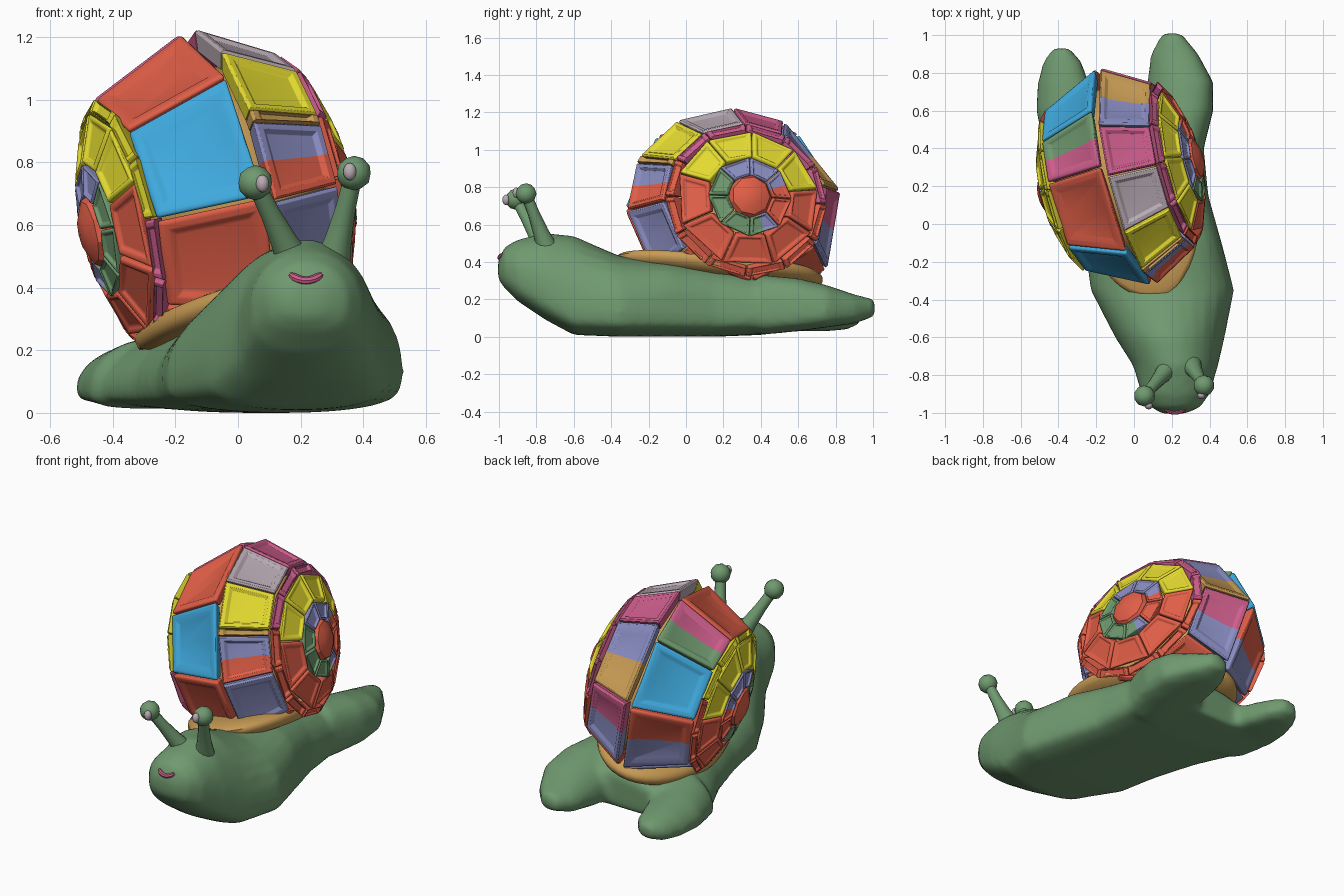
import bpy, bmesh, math
from mathutils import Vector, Matrix

if "Cube" in bpy.data.objects:
    bpy.data.objects.remove(bpy.data.objects["Cube"])

COLORS = {
    "G": ("leaf_green", (0.16, 0.32, 0.16)), "R": ("brick_red", (0.76, 0.115, 0.065)),
    "B": ("sky_blue", (0.05, 0.40, 0.73)), "Y": ("yellow", (0.78, 0.71, 0.03)),
    "V": ("violet", (0.26, 0.275, 0.55)), "P": ("pink", (0.61, 0.11, 0.26)),
    "N": ("tan", (0.58, 0.33, 0.09)), "W": ("pale_grey", (0.49, 0.41, 0.46)),
}
MATS, KEYS = [], list(COLORS)
for name, rgb in COLORS.values():
    m = bpy.data.materials.new(name)
    m.diffuse_color = (*rgb, 1)
    m.use_nodes = True
    m.node_tree.nodes["Principled BSDF"].inputs["Base Color"].default_value = m.diffuse_color
    MATS.append(m)


def finish(name, bm, key=None, matrix=None, angle=35):
    """Turn a bmesh into a smooth-by-angle object; one colour if key is given."""
    bmesh.ops.recalc_face_normals(bm, faces=bm.faces)
    me = bpy.data.meshes.new(name)
    bm.to_mesh(me)
    bm.free()
    for m in ([MATS[KEYS.index(key)]] if key else MATS):
        me.materials.append(m)
    ob = bpy.data.objects.new(name, me)
    bpy.context.collection.objects.link(ob)
    if matrix:
        ob.matrix_world = matrix
    bpy.ops.object.select_all(action='DESELECT')
    ob.select_set(True)
    bpy.context.view_layer.objects.active = ob
    bpy.ops.object.shade_smooth_by_angle(angle=math.radians(angle))
    return ob


def loft(bm, rings):
    """Skin a row of equal point rings and cap both ends."""
    vs = [[bm.verts.new(p) for p in r] for r in rings]
    n = len(vs[0])
    for a, b in zip(vs, vs[1:]):
        for i in range(n):
            bm.faces.new((a[i], a[(i + 1) % n], b[(i + 1) % n], b[i]))
    bm.faces.new(vs[0])
    bm.faces.new(vs[-1])


def tube(bm, path, radii, sides=12):
    rings = []
    for i, p in enumerate(path):
        t = (path[min(i + 1, len(path) - 1)] - path[max(i - 1, 0)]).normalized()
        ref = Vector((0, 1, 0)) if abs(t.z) > 0.7 else Vector((0, 0, 1))
        s = t.cross(ref).normalized()
        u = s.cross(t)
        rings.append([p + radii[i] * (s * math.cos(k) + u * math.sin(k))
                      for k in (2 * math.pi * j / sides for j in range(sides))])
    loft(bm, rings)


def body_ring(y, cx, w, top, mid, low):
    """Domed upper half, flattened lower half, leaning down to the left under the shell."""
    pts = []
    under = min(max((y + 0.45) / 0.3, 0), 1)
    for j in range(28):
        a = 2 * math.pi * j / 28
        c, s = math.cos(a), math.sin(a)
        x = w * c
        z = mid + (top - mid) * s if s > 0 else mid - (mid - low) * abs(s) ** 0.5
        if s > 0 and c > 0:
            z = mid + (top - mid) * s ** (1 - 0.3 * under)
        pts.append((cx + x, y, z + 0.17 * x * under * max(z, 0) / 0.35))
    return pts


# Body: head and foot, plus two tail lobes, fused into one soft skin
trunk = [(-1.005, .21, .06, .41, .36, .31), (-.97, .22, .13, .48, .37, .26),
         (-.9, .22, .18, .52, .35, .19), (-.75, .22, .225, .555, .25, .09),
         (-.6, .19, .29, .54, .15, .01), (-.35, .15, .38, .43, .12, 0),
         (-.1, .1, .365, .39, .11, 0), (.15, .03, .365, .36, .1, 0),
         (.4, -.04, .41, .32, .09, .01), (.57, -.05, .45, .28, .09, .03),
         (.65, -.04, .4, .23, .1, .04)]
tail_right = [(.4, .2, .17, .33, .12, .01), (.6, .24, .18, .31, .12, .03),
              (.75, .245, .175, .275, .12, .05), (.9, .215, .125, .225, .14, .07),
              (1.01, .2, .05, .2, .15, .11)]
tail_left = [(.4, -.3, .17, .24, .08, .01), (.6, -.36, .16, .21, .08, .03),
             (.75, -.375, .135, .19, .08, .03), (.86, -.38, .1, .17, .09, .04),
             (.93, -.385, .045, .15, .1, .07)]
bm = bmesh.new()
for rows in (trunk, tail_right, tail_left):
    loft(bm, [body_ring(*r) for r in rows])
body = finish("body", bm, "G", angle=60)
rm = body.modifiers.new("fuse", 'REMESH')
rm.mode, rm.voxel_size, rm.use_smooth_shade = 'VOXEL', 0.022, True
sm = body.modifiers.new("soften", 'SMOOTH')
sm.factor, sm.iterations = 0.5, 4
bpy.context.view_layer.update()
skin = body.evaluated_get(bpy.context.evaluated_depsgraph_get())

# Mouth: smile laid on the face
path = []
for i in range(9):
    t = i / 4 - 1
    hit, loc, _, _ = skin.ray_cast(Vector((.217 + .05 * t, -2, .422 + .02 * t * t)), Vector((0, 1, 0)))
    path.append(loc if hit else Vector((.217 + .05 * t, -.98, .422)))
bm = bmesh.new()
tube(bm, path, [.008] + [.013] * 7 + [.008], sides=8)
finish("mouth", bm, "P")

# Eye stalks with knobs and eyes
for side, base, tip, eye in (("left", (.175, -.77, .49), (.055, -.91, .735), (.078, -.962, .732)),
                             ("right", (.305, -.75, .49), (.37, -.855, .765), (.357, -.907, .77))):
    a, b = Vector(base), Vector(tip)
    bm = bmesh.new()
    tube(bm, [a.lerp(b, k) for k in (0, .25, .6, 1)], [.055, .042, .032, .028])
    bmesh.ops.create_icosphere(bm, subdivisions=2, radius=.056, matrix=Matrix.Translation(b))
    finish("eye_stalk_" + side, bm, "G", angle=60)
    bm = bmesh.new()
    bmesh.ops.create_uvsphere(bm, u_segments=12, v_segments=8, radius=1,
                              matrix=Matrix.Translation(eye) @ Matrix.Diagonal((.021, .02, .028, 1)))
    finish("eye_" + side, bm, "W", angle=60)

# Collar: tan saddle between shell and body
rings = []
for k, dz in ((.8, -.06), (.97, -.04), (1.0, -.015), (1.0, .01), (.95, .03), (.75, .045)):
    ring = []
    for i in range(40):
        a = 2 * math.pi * i / 40
        dy = .56 * k * math.sin(a)
        x = .33 * k * math.cos(a) - .13 * dy
        ring.append((x + .01, .17 + dy, .325 + .25 * x + .11 * max(0, -dy) + dz))
    rings.append(ring)
bm = bmesh.new()
loft(bm, rings)
finish("shell_collar", bm, "N", angle=60)

# Shell frame: local x runs through both spirals, leaning and turned
axis = Vector((.95, .23, .21)).normalized()
back = (Vector((0, 1, 0)) - axis * axis.y).normalized()
M = Matrix((axis, back, axis.cross(back))).transposed().to_4x4()
M.translation = (-.07, .25, .665)
HALF, LONG, TALL = .425, .598, .562


def on_shell(theta, phi):
    t, p = math.radians(theta), math.radians(phi)
    u = math.copysign(HALF * abs(math.sin(p)) ** 0.82, p)
    return Vector((u, -LONG * math.cos(p) * math.cos(t), TALL * math.cos(p) * math.sin(t)))


def panel_row(name, panels, p0, p1):
    """Framed panels with dished centres; panels = (start angle, colours of both halves)."""
    bm = bmesh.new()
    ends = [a for a, _ in panels[1:]] + [panels[0][0] + 360]
    for (t0, cols), t1 in zip(panels, ends):
        q = [on_shell(t0, p0), None, on_shell(t1, p0), on_shell(t1, p1), None, on_shell(t0, p1)]
        q[1], q[4] = (q[0] + q[2]) / 2, (q[3] + q[5]) / 2
        c = sum(q, Vector()) / 6
        rings = [[bm.verts.new((c + (v - c) * k) * s) for v in q]
                 for k, s in ((.96, .88), (.97, .99), (.9, 1.01), (.76, 1.01), (.66, .985))]
        new = []
        for a, b in zip(rings, rings[1:]):
            for i in range(6):
                j = (i + 1) % 6
                new.append((bm.faces.new((a[i], a[j], b[j], b[i])), int(i in (1, 2, 3))))
        for r in (rings[0], rings[-1]):
            new.append((bm.faces.new((r[0], r[1], r[4], r[5])), 0))
            new.append((bm.faces.new((r[1], r[2], r[3], r[4])), 1))
        for f, half in new:
            # side edges at the start and end keep the colour of their half
            f.material_index = KEYS.index(cols[half])
    ob = finish(name, bm, matrix=M)
    bv = ob.modifiers.new("round", 'BEVEL')
    bv.width, bv.segments, bv.limit_method = .006, 2, 'ANGLE'


# Broad panels over the crown, one row on each side of the middle
panel_row("crown_panels_right", [(-42, "VV"), (-3, "RV"), (25, "NN"), (29, "YY"), (58, "WW"), (89, "PP"),
                                 (117, "VN"), (166, "PV"), (212, "RR"), (265, "RR")], 4, 41)
panel_row("crown_panels_left", [(-44, "RR"), (-1, "BB"), (45, "RR"), (95, "PG"), (127, "BB"),
                                (168, "RV"), (216, "VR"), (267, "RR")], 2, -43)

# Rings narrowing to a spiral centre on both flanks
seam_right = [(a, "PP" if 20 < a < 170 else "RR") for a in range(-90, 270, 30)]
seam_left = [(a, "PP" if a < 0 else "YY" if a < 150 else "RR") for a in range(-90, 270, 30)]
shoulder = [(-70, "RR"), (-25, "RR"), (20, "YY"), (57, "YY"), (94, "YY"), (131, "YY"),
            (168, "RR"), (206, "RR"), (248, "RR")]
inner = list(zip(range(-90, 270, 45), ("GG", "GG", "GG", "VV", "VV", "VR", "RR", "VG")))
for side, s, seam in (("right", 1, seam_right), ("left", -1, seam_left)):
    panel_row("seam_ring_" + side, seam, (42 + (s < 0)) * s, 48 * s)
    panel_row("shoulder_panels_" + side, shoulder, 48 * s, 67 * s)
    panel_row("spiral_ring_" + side, inner, 67 * s, 78 * s)
    bm = bmesh.new()
    bmesh.ops.create_uvsphere(bm, u_segments=9, v_segments=6, radius=1,
                              matrix=Matrix.Rotation(math.pi / 2, 4, 'Y'))
    bmesh.ops.transform(bm, verts=bm.verts,
                        matrix=Matrix.Translation((s * .4, 0, 0)) @ Matrix.Diagonal((.055, .12, .12, 1)))
    finish("spiral_centre_" + side, bm, "R", M, 25)

# Core: tan filling seen in the gaps between panels
bm = bmesh.new()
bmesh.ops.create_uvsphere(bm, u_segments=32, v_segments=16, radius=.8,
                          matrix=Matrix.Diagonal((HALF, LONG, TALL, 1)))
finish("shell_core", bm, "N", M, 60)
